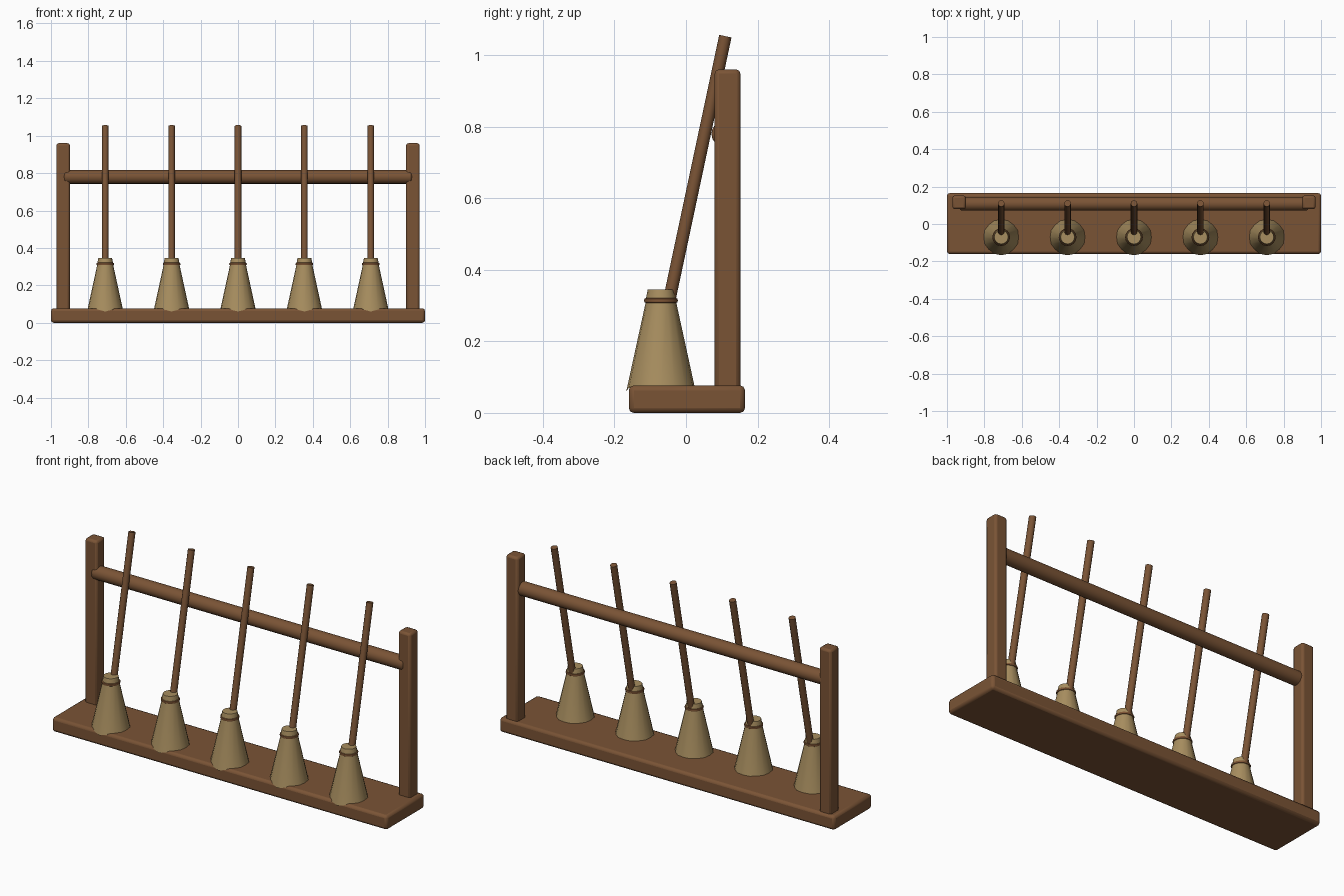
import bpy, bmesh, math
from mathutils import Vector

if "Cube" in bpy.data.objects:
    bpy.data.objects.remove(bpy.data.objects["Cube"])


def material(name, rgb):
    m = bpy.data.materials.new(name)
    m.diffuse_color = (*rgb, 1)
    m.use_nodes = True
    m.node_tree.nodes["Principled BSDF"].inputs["Base Color"].default_value = m.diffuse_color
    return m


WOOD = material("brown wood", (0.195, 0.088, 0.036))
STRAW = material("straw", (0.39, 0.27, 0.115))
TWINE = material("twine", (0.21, 0.09, 0.035))


def finish(name, bm, mat, bevel=0, segments=2, smooth=True):
    me = bpy.data.meshes.new(name)
    bmesh.ops.recalc_face_normals(bm, faces=bm.faces)
    bm.to_mesh(me)
    bm.free()
    me.materials.append(mat)
    ob = bpy.data.objects.new(name, me)
    bpy.context.collection.objects.link(ob)
    if bevel:
        mod = ob.modifiers.new("bevel", 'BEVEL')
        mod.width, mod.segments, mod.limit_method = bevel, segments, 'ANGLE'
        mod.angle_limit = math.radians(50)
    if smooth:
        bpy.ops.object.select_all(action='DESELECT')
        ob.select_set(True)
        bpy.context.view_layer.objects.active = ob
        bpy.ops.object.shade_smooth_by_angle(angle=math.radians(40))
    return ob


def box(name, lo, hi, mat, bevel):
    bm = bmesh.new()
    bmesh.ops.create_cube(bm, size=1)
    lo, hi = Vector(lo), Vector(hi)
    for v in bm.verts:
        v.co = (lo + hi) / 2 + v.co * (hi - lo)
    return finish(name, bm, mat, bevel)


def rod(name, a, b, r, mat, sides, bevel=0):
    a, b = Vector(a), Vector(b)
    bm = bmesh.new()
    bmesh.ops.create_cone(bm, cap_ends=True, segments=sides, radius1=r, radius2=r,
                          depth=(b - a).length)
    turn = Vector((0, 0, 1)).rotation_difference(b - a)
    for v in bm.verts:
        v.co = turn @ v.co + (a + b) / 2
    return finish(name, bm, mat, bevel)


def lathe(name, x, y, profile, mat, sides, closed=False):
    bm = bmesh.new()
    rings = [[bm.verts.new((x + r * math.cos(math.tau * i / sides),
                            y + r * math.sin(math.tau * i / sides), z))
              for i in range(sides)] for r, z in profile]
    pairs = list(zip(rings, rings[1:]))
    if closed:
        pairs.append((rings[-1], rings[0]))
    else:
        bm.faces.new(rings[0])
        bm.faces.new(rings[-1])
    for p, q in pairs:
        for i in range(sides):
            j = (i + 1) % sides
            bm.faces.new((p[i], p[j], q[j], q[i]))
    return finish(name, bm, mat)


# Stand: base plank, two posts and the leaning rail
box("base", (-1, -0.16, 0), (1, 0.165, 0.077), WOOD, 0.014)
for side, s in (("left", -1), ("right", 1)):
    box(side + "_post", (s * 0.935 - 0.036, 0.08, 0.06), (s * 0.935 + 0.036, 0.152, 0.96), WOOD, 0.012)
rod("rail", (-0.93, 0.108, 0.78), (0.93, 0.108, 0.78), 0.037, WOOD, 16, 0.01)

# Five brooms leaning back against the rail
LEAN = math.tan(math.radians(12))
Y = -0.07
for n in range(5):
    x = (n - 2) * 0.355
    rod(f"handle_{n + 1}", (x, 0.11 - 0.86 * LEAN, 0.193), (x, 0.11, 1.053), 0.0175, WOOD, 12)
    head = lathe(f"bristles_{n + 1}", x, Y,
                 [(0.097, 0.06), (0.044, 0.303), (0.041, 0.325), (0.037, 0.345)], STRAW, 16)
    # ragged lower edge, dipping lowest at the front
    for v in head.data.vertices:
        if v.co.z < 0.07 and v.index % 2:
            v.co.z += 0.01
    lathe(f"binding_{n + 1}", x, Y,
          [(0.042 + 0.0055 * math.cos(math.tau * k / 8), 0.314 + 0.007 * math.sin(math.tau * k / 8))
           for k in range(8)], TWINE, 16, True)
